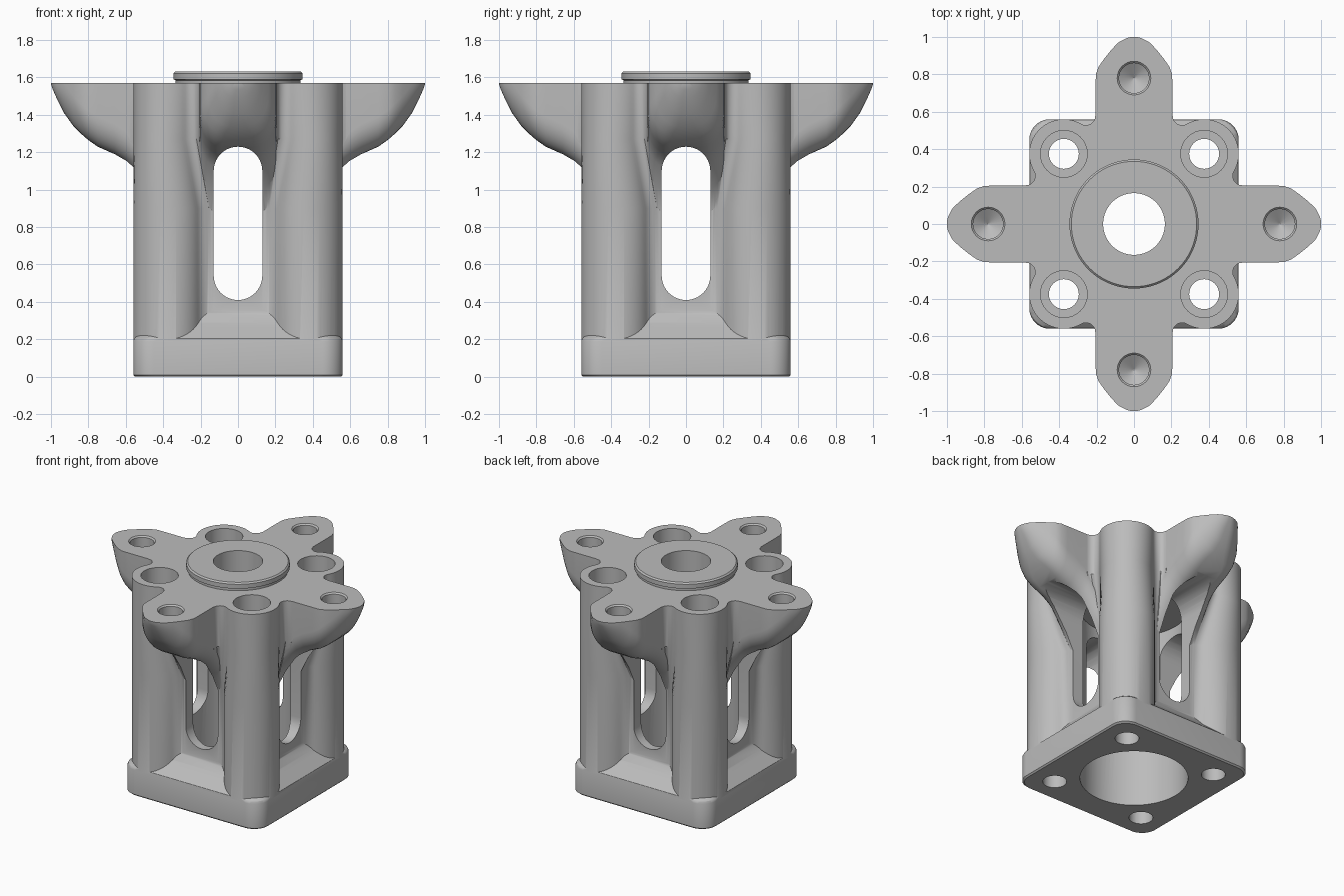
import bpy, bmesh
from math import sin, cos, pi, atan2, sqrt, radians

if "Cube" in bpy.data.objects:
    bpy.data.objects.remove(bpy.data.objects["Cube"])

TOP, POST, POST_R = 1.57, 0.375, 0.185

grey = bpy.data.materials.new("machined grey")
grey.use_nodes = True
grey.diffuse_color = (0.5, 0.5, 0.5, 1)
grey.node_tree.nodes["Principled BSDF"].inputs["Base Color"].default_value = (0.5, 0.5, 0.5, 1)


def loft(name, rings):
    """Closed solid through rings with equal point counts."""
    bm = bmesh.new()
    rows = [[bm.verts.new(p) for p in ring] for ring in rings]
    n = len(rows[0])
    for a, b in zip(rows, rows[1:]):
        for i in range(n):
            j = (i + 1) % n
            bm.faces.new((a[i], a[j], b[j], b[i]))
    bm.faces.new(rows[0])
    bm.faces.new(rows[-1])
    bmesh.ops.recalc_face_normals(bm, faces=bm.faces)
    me = bpy.data.meshes.new(name)
    bm.to_mesh(me)
    bm.free()
    me.materials.append(grey)
    ob = bpy.data.objects.new(name, me)
    bpy.context.collection.objects.link(ob)
    return ob


def at_z(outline, z):
    return [(x, y, z) for x, y in outline]


def lathe(name, profile, x=0, y=0, n=48):
    """Turned solid from (radius, height) pairs."""
    return loft(name, [[(x + r * cos(2 * pi * i / n), y + r * sin(2 * pi * i / n), z)
                        for i in range(n)] for r, z in profile])


def arc(cx, cy, r, a0, a1, n):
    return [(cx + r * cos(a0 + (a1 - a0) * i / n), cy + r * sin(a0 + (a1 - a0) * i / n))
            for i in range(n + 1)]


def four_way(pts):
    out = []
    for k in range(4):
        c, s = round(cos(k * pi / 2)), round(sin(k * pi / 2))
        out += [(c * x - s * y, s * x + c * y) for x, y in pts]
    return out


def post_outline(fx, fy, r, start):
    """Four round posts blended into the walls by fillets centred on (fx, fy)."""
    to_post = atan2(POST - fy, POST - fx)
    fillet = arc(fx, fy, r, start, to_post, 8)
    post = arc(POST, POST, POST_R, to_post - pi, pi / 2 - (to_post - pi), 32)
    mirrored = [(y, x) for x, y in reversed(fillet)]
    return four_way(fillet + post[1:-1] + mirrored)


def rounded_square(h, r):
    return four_way(arc(h - r, h - r, r, 0, pi / 2, 10))


def combine(target, tool, operation):
    mod = target.modifiers.new(operation, 'BOOLEAN')
    mod.operation, mod.solver, mod.object = operation, 'EXACT', tool
    bpy.context.view_layer.objects.active = target
    bpy.ops.object.modifier_apply(modifier=mod.name)
    bpy.data.objects.remove(tool)


# Housing column: filleted walls below, spreading into the arm roots above
w, r = 0.42, 0.10
fx = w + r
fy = POST - sqrt((POST_R + r) ** 2 - (fx - POST) ** 2)
walls = post_outline(fx, fy, r, pi)
w, r = 0.207, 0.05
fy = w + r
fx = POST + sqrt((POST_R + r) ** 2 - (fy - POST) ** 2)
roots = post_outline(fx, fy, r, 1.5 * pi)
housing = loft("bearing_housing", [at_z(walls, 0.1), at_z(walls, 0.9), at_z(roots, 1.27), at_z(roots, 1.65)])

# Square base flange with sloped shoulder
flange = [(0.55, 0), (0.56, 0.01), (0.56, 0.19), (0.555, 0.205), (0.46, 0.29), (0.425, 0.34), (0.405, 0.4)]
combine(housing, loft("flange", [at_z(rounded_square(h, 0.11), z) for h, z in flange]), 'UNION')

# Arms: distance out, half width, underside height
stations = [(0.37, 0.205, 0.78), (0.42, 0.205, 0.87), (0.48, 0.205, 0.99), (0.56, 0.205, 1.11),
            (0.60, 0.205, 1.15), (0.66, 0.205, 1.19), (0.75, 0.205, 1.23), (0.80, 0.204, 1.265),
            (0.84, 0.19, 1.30), (0.88, 0.162, 1.34), (0.93, 0.122, 1.41), (0.97, 0.085, 1.49),
            (0.99, 0.05, 1.535), (1.0, 0.025, 1.565)]


def arm_ring(d, w, zb, k):
    a, h = min(0.12, w * 0.8), min(0.16, (1.6 - zb) * 0.8)
    half = [(w, 1.65)] + [(w - a + a * cos(t * pi / 16), zb + h - h * sin(t * pi / 16)) for t in range(9)]
    section = half + [(-x, z) for x, z in reversed(half)]
    c, s = round(cos(k * pi / 2)), round(sin(k * pi / 2))
    return [(c * d - s * x, s * d + c * x, z) for x, z in section]


for k in range(4):
    combine(housing, loft("arm", [arm_ring(*st, k) for st in stations]), 'UNION')

# Flat top face
trim = [(-2, -2), (2, -2), (2, 2), (-2, 2)]
combine(housing, loft("trim", [at_z(trim, TOP), at_z(trim, 2)]), 'DIFFERENCE')

# Locating boss on top
boss = [(0.3, 1.5), (0.335, 1.55), (0.335, 1.585), (0.345, 1.59), (0.345, 1.622), (0.335, 1.632)]
combine(housing, lathe("boss", boss, n=72), 'UNION')

# Centre bore with smaller shaft hole
bore = [(0.36, -0.1), (0.36, 1.3), (0.165, 1.3001), (0.165, 1.8)]
combine(housing, lathe("bore", bore, n=72), 'DIFFERENCE')

# Side windows, cut through both ways
window = arc(0, 1.10, 0.13, 0, pi, 20) + arc(0, 0.54, 0.13, pi, 2 * pi, 20)
combine(housing, loft("window", [[(x, y, z) for x, z in window] for y in (-1.2, 1.2)]), 'DIFFERENCE')
combine(housing, loft("window", [[(x, y, z) for y, z in window] for x in (-1.2, 1.2)]), 'DIFFERENCE')

# Counterbored bolt holes down the posts
for sx in (-1, 1):
    for sy in (-1, 1):
        hole = [(0.08, -0.1), (0.08, 0.25), (0.125, 0.2501), (0.125, 1.8)]
        combine(housing, lathe("bolt_hole", hole, sx * POST, sy * POST, 32), 'DIFFERENCE')

# Drilled blind holes in the arm ends
for x, y in four_way([(0.78, 0)]):
    drill = [(0.002, 1.34), (0.08, 1.39), (0.08, 1.56), (0.1, 1.58)]
    combine(housing, lathe("drill", drill, x, y, 32), 'DIFFERENCE')

# Smooth curved faces, keep machined edges crisp
for ob in bpy.context.selected_objects:
    ob.select_set(False)
housing.select_set(True)
bpy.context.view_layer.objects.active = housing
bpy.ops.object.shade_smooth_by_angle(angle=radians(32))
